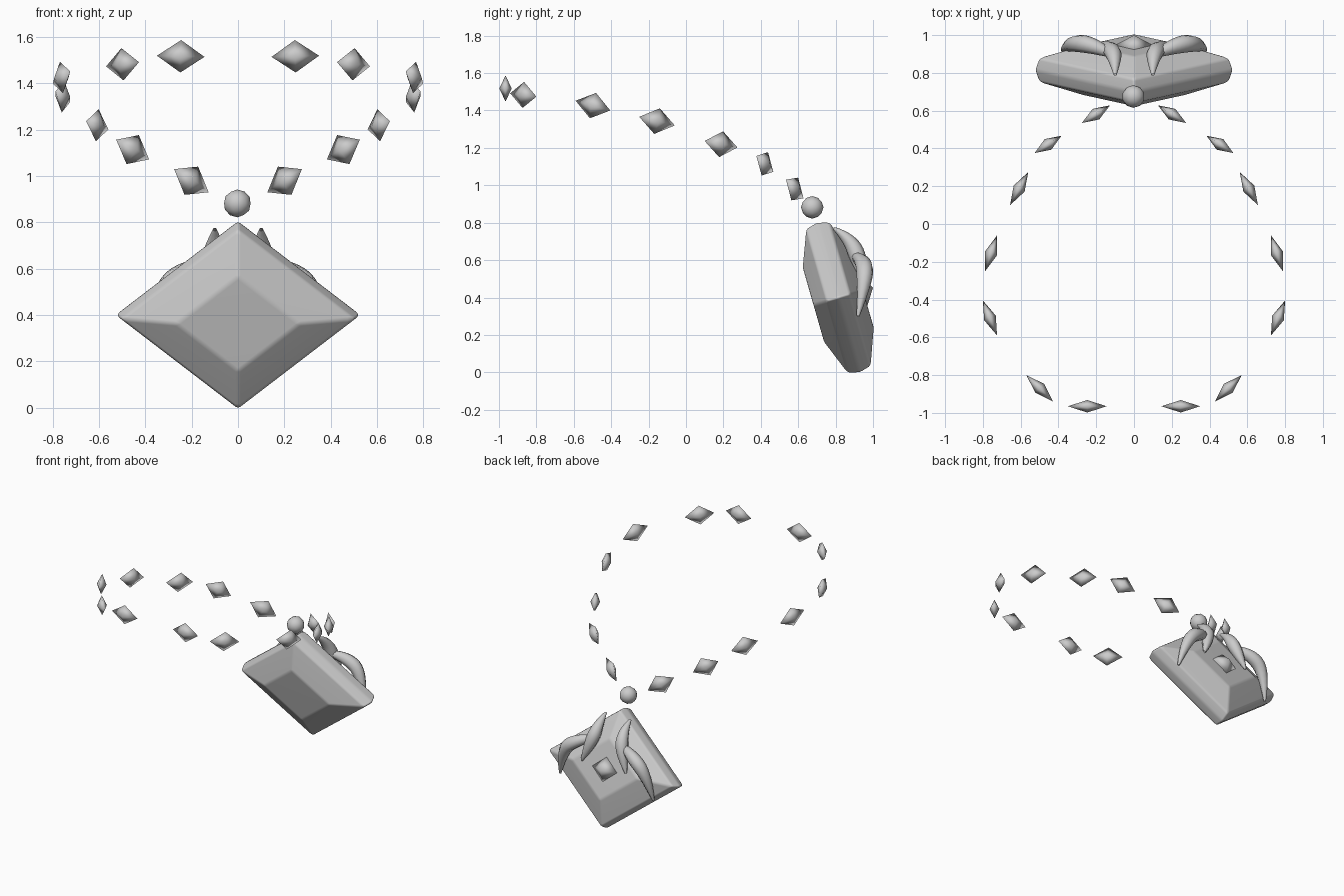
import bpy, bmesh, math
from mathutils import Matrix, Vector

default = bpy.data.objects.get("Cube")
if default:
    bpy.data.objects.remove(default, do_unlink=True)

# One plain grey for everything
grey = bpy.data.materials.new("stone_grey")
grey.use_nodes = True
grey.diffuse_color = (0.6, 0.6, 0.6, 1)
grey.node_tree.nodes["Principled BSDF"].inputs["Base Color"].default_value = (0.6, 0.6, 0.6, 1)


def finish(name, bm, matrix):
    """Turn a bmesh into a smooth, placed object."""
    bmesh.ops.recalc_face_normals(bm, faces=bm.faces)
    for face in bm.faces:
        face.smooth = True
    mesh = bpy.data.meshes.new(name)
    bm.to_mesh(mesh)
    bm.free()
    mesh.materials.append(grey)
    obj = bpy.data.objects.new(name, mesh)
    obj.matrix_world = matrix
    bpy.context.collection.objects.link(obj)
    return obj


def octahedron(name, half_sizes, matrix):
    bm = bmesh.new()
    axes = [Vector((1, 0, 0)), Vector((0, 1, 0)), Vector((0, 0, 1))]
    pos = [bm.verts.new(a * h) for a, h in zip(axes, half_sizes)]
    neg = [bm.verts.new(-a * h) for a, h in zip(axes, half_sizes)]
    for x in (pos[0], neg[0]):
        for y in (pos[1], neg[1]):
            for z in (pos[2], neg[2]):
                bm.faces.new((x, y, z))
    return finish(name, bm, matrix)


# Pendant: stacked diamond outlines, tilted so the front looks slightly down
tilt = Matrix.Translation((0, 0.815, 0.4)) @ Matrix.Rotation(math.radians(106), 4, 'X')
layers = [(-0.137, 0.212), (-0.065, 0.402), (0, 0.42), (0.065, 0.402), (0.139, 0.212)]
bm = bmesh.new()
rings = []
for depth, r in layers:
    corners = [(1.256 * r, 0), (0, r), (-1.256 * r, 0), (0, -r)]
    rings.append([bm.verts.new((x, y, depth)) for x, y in corners])
for low, high in zip(rings, rings[1:]):
    for i in range(4):
        j = (i + 1) % 4
        bm.faces.new((low[i], low[j], high[j], high[i]))
bm.faces.new(rings[0])
bm.faces.new(rings[-1])
pendant = finish("pendant", bm, tilt)
bevel = pendant.modifiers.new("soft_edges", 'BEVEL')
bevel.width = 0.012
bevel.segments = 2
bevel.limit_method = 'ANGLE'
bevel.angle_limit = 0.33
pendant.modifiers.new("flat_facets", 'WEIGHTED_NORMAL')

# Stud on the back of the pendant
octahedron("back_stud", (0.1, 0.085, 0.055), tilt @ Matrix.Translation((0, 0, -0.137)))

# Round bead above the pendant
bm = bmesh.new()
bmesh.ops.create_icosphere(bm, subdivisions=2, radius=0.06)
finish("round_bead", bm, Matrix.Translation((-0.003, 0.675, 0.882)))

# Chain of flat diamond beads: long-axis ends on the left side, mirrored
bead_ends = [
    ((0.35, -0.965, 1.52), (0.145, -0.965, 1.515)),
    ((0.57, -0.80, 1.474), (0.428, -0.94, 1.492)),
    ((0.80, -0.405, 1.40), (0.725, -0.59, 1.452)),
    ((0.725, -0.06, 1.32), (0.788, -0.25, 1.366)),
    ((0.56, 0.275, 1.202), (0.656, 0.10, 1.237)),
    ((0.384, 0.467, 1.072), (0.526, 0.376, 1.157)),
    ((0.127, 0.628, 0.93), (0.276, 0.535, 1.03)),
]
for side, label in ((1, "left"), (-1, "right")):
    for n, ends in enumerate(bead_ends, 1):
        a, b = (Vector((side * p[0], p[1], p[2])) for p in ends)
        along = (b - a).normalized()
        thick = along.cross(Vector((0, 0, 1))).normalized()
        up = thick.cross(along)
        frame = Matrix((along, up, -thick)).transposed().to_4x4()
        frame.translation = (a + b) / 2
        octahedron(f"{label}_bead_{n}", ((b - a).length / 2, 0.07, 0.033), frame)


def claw(name, points):
    """Tapered horn through (x, y, z, radius) points."""
    curve = bpy.data.curves.new(name, 'CURVE')
    curve.dimensions = '3D'
    curve.bevel_depth = 1
    curve.bevel_resolution = 2
    curve.resolution_u = 5
    spline = curve.splines.new('NURBS')
    spline.points.add(len(points) - 1)
    for p, (x, y, z, r) in zip(spline.points, points):
        p.co = (x, y, z, 1)
        p.radius = r
    spline.order_u = 3
    spline.use_endpoint_u = True
    curve.materials.append(grey)
    obj = bpy.data.objects.new(name, curve)
    bpy.context.collection.objects.link(obj)
    bpy.ops.object.select_all(action='DESELECT')
    obj.select_set(True)
    bpy.context.view_layer.objects.active = obj
    bpy.ops.object.convert(target='MESH')
    bpy.ops.object.shade_smooth_by_angle(angle=math.radians(60))


# Paired horns gripping the back
inner = [(0.10, 0.79, 0.77, 0.008), (0.10, 0.87, 0.72, 0.036),
         (0.12, 0.93, 0.60, 0.052), (0.18, 0.955, 0.46, 0.008)]
outer = [(0.12, 0.90, 0.62, 0.02), (0.22, 0.95, 0.60, 0.048),
         (0.34, 0.96, 0.50, 0.045), (0.38, 0.92, 0.30, 0.008)]
for side, label in ((1, "left"), (-1, "right")):
    for part, points in (("inner", inner), ("outer", outer)):
        claw(f"{label}_{part}_horn", [(side * x, y, z, r) for x, y, z, r in points])
